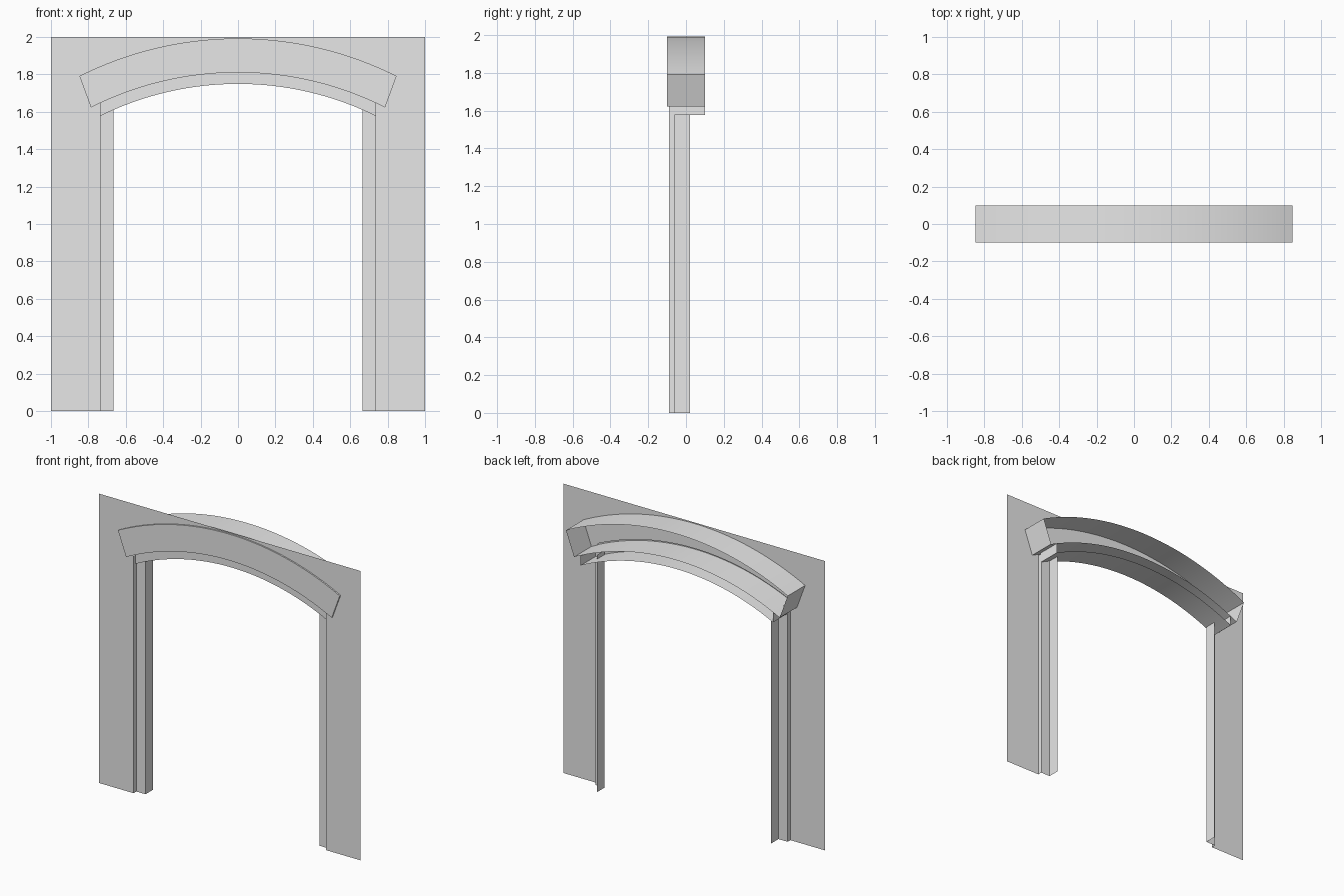
import bpy, bmesh, math

if "Cube" in bpy.data.objects:
    bpy.data.objects.remove(bpy.data.objects["Cube"], do_unlink=True)

SEGMENTS = 48
HALF_OPENING = 0.735
WALL_Y = -0.09

# One plain grey for everything
grey = bpy.data.materials.new("plain_grey")
grey.use_nodes = True
colour = (0.8, 0.8, 0.8, 1)
grey.diffuse_color = colour
grey.node_tree.nodes["Principled BSDF"].inputs["Base Color"].default_value = colour


def arc_z(x, apex, end_x, end_z):
    """Height at x of a circular arc given by its apex and one end."""
    rise = apex - end_z
    radius = (end_x ** 2 + rise ** 2) / (2 * rise)
    return apex - radius + math.sqrt(radius ** 2 - x ** 2)


def arc(half, apex, end_x, end_z):
    """Points (x, z) along an arc from -half to +half."""
    xs = [half * (2 * i / SEGMENTS - 1) for i in range(SEGMENTS + 1)]
    return [(x, arc_z(x, apex, end_x, end_z)) for x in xs]


def add_object(name, bm, outward=True):
    bmesh.ops.remove_doubles(bm, verts=bm.verts, dist=0.0001)
    if outward:
        bmesh.ops.recalc_face_normals(bm, faces=bm.faces)
    mesh = bpy.data.meshes.new(name)
    bm.to_mesh(mesh)
    bm.free()
    mesh.materials.append(grey)
    obj = bpy.data.objects.new(name, mesh)
    bpy.context.collection.objects.link(obj)
    bpy.ops.object.select_all(action='DESELECT')
    obj.select_set(True)
    bpy.context.view_layer.objects.active = obj
    bpy.ops.object.shade_smooth_by_angle(angle=math.radians(30))
    return obj


def loft(bm, rows, flip=False):
    """Skin neighbouring rows of points with quads."""
    grid = [[bm.verts.new(p) for p in row] for row in rows]
    for a, b in zip(grid, grid[1:]):
        for i in range(len(a) - 1):
            quad = (a[i], a[i + 1], b[i + 1], b[i])
            bm.faces.new(quad[::-1] if flip else quad)
    return grid


def arch_shell(name, upper, lower, front, back):
    """Curved moulding with closed ends and an open back."""
    bm = bmesh.new()
    grid = loft(bm, [[(x, y, z) for x, z in curve] for curve, y in
                     ((upper, back), (upper, front), (lower, front), (lower, back))])
    for end in (0, -1):
        bm.faces.new([row[end] for row in grid])
    return add_object(name, bm)


# Arch mouldings
outer_low = (1.81, 0.786, 1.623)
arch_shell("outer_arch", arc(0.848, 1.992, 0.848, 1.791), arc(0.786, *outer_low), -0.1, 0.1)
arch_shell("inner_arch", arc(HALF_OPENING, *outer_low),
           arc(HALF_OPENING, 1.749, HALF_OPENING, 1.578), -0.07, 0.1)

# Thin wall sheet around the opening
bm = bmesh.new()
opening = [(x, z + 0.01) for x, z in arc(HALF_OPENING, *outer_low)]
spring = opening[0][1]
loft(bm, [[(x, WALL_Y, z) for x, z in opening],
          [(x, WALL_Y, 2) for x, z in opening]])
for x0, x1 in ((-1, -HALF_OPENING), (HALF_OPENING, 1)):
    loft(bm, [[(x0, WALL_Y, z), (x1, WALL_Y, z)] for z in (0, spring, 2)])
add_object("wall", bm, outward=False)

# Stepped jambs lining both sides of the opening
step = [(HALF_OPENING, WALL_Y), (HALF_OPENING, -0.06), (0.665, -0.06), (0.665, 0.02)]
for name, side in (("left_jamb", 1), ("right_jamb", -1)):
    bm = bmesh.new()
    loft(bm, [[(side * x, y, z) for x, y in step] for z in (0, 1.64)], flip=side > 0)
    add_object(name, bm, outward=False)
